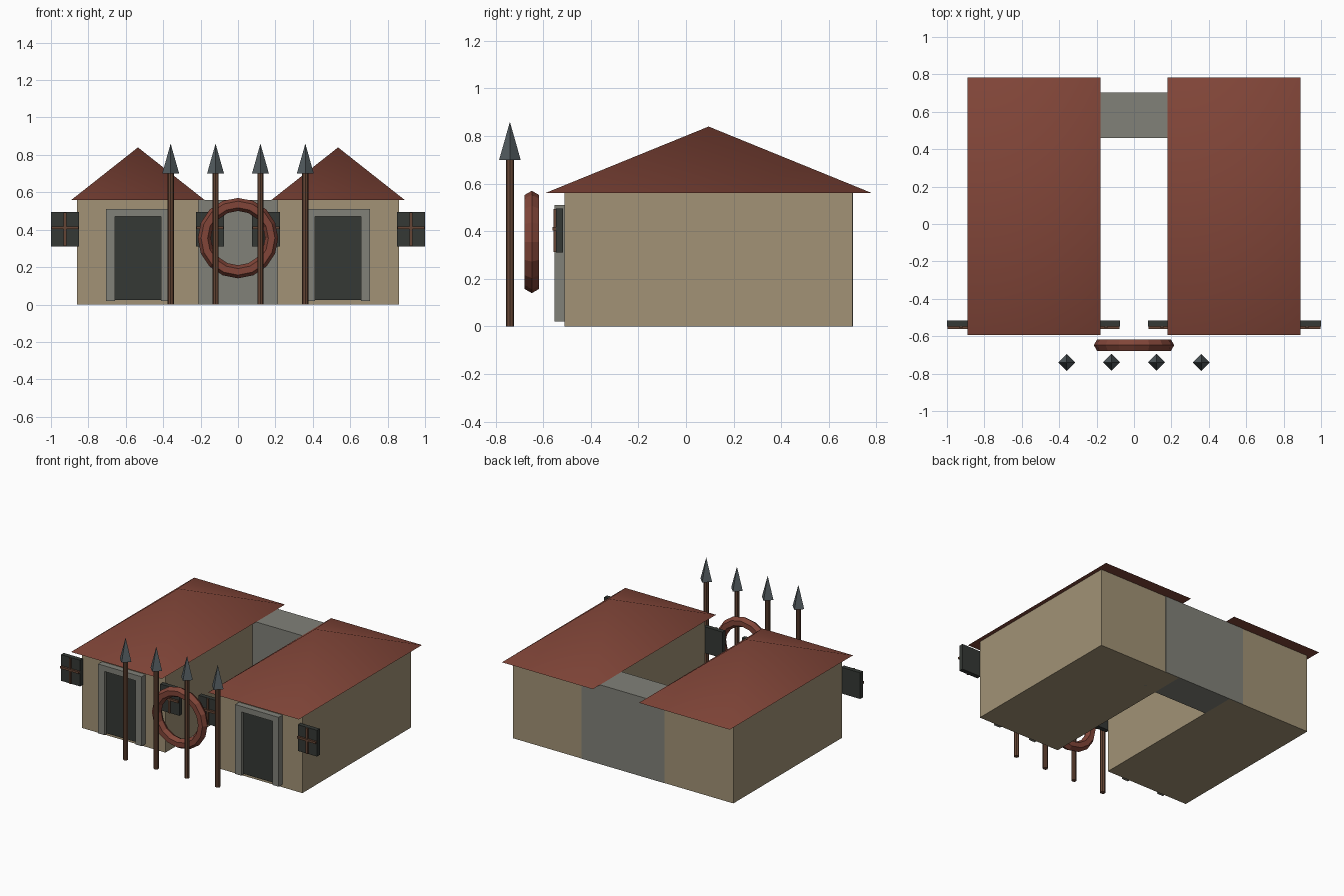
import bpy, math

if "Cube" in bpy.data.objects:
    bpy.data.objects.remove(bpy.data.objects["Cube"])


def material(name, r, g, b):
    m = bpy.data.materials.new(name)
    m.diffuse_color = (r, g, b, 1)
    m.use_nodes = True
    m.node_tree.nodes["Principled BSDF"].inputs["Base Color"].default_value = m.diffuse_color
    return m


WALL = material("plaster", 0.36, 0.29, 0.18)
ROOF = material("roof_tile", 0.22, 0.06, 0.04)
STONE = material("stone", 0.22, 0.22, 0.19)
DARK = material("dark_panel", 0.035, 0.04, 0.035)
WOOD = material("wood", 0.13, 0.06, 0.035)
IRON = material("iron", 0.09, 0.11, 0.12)


def finish(name, mat):
    ob = bpy.context.object
    ob.name = name
    ob.data.materials.append(mat)
    return ob


def box(name, mat, x, y, z):
    """Box from (min, max) ranges on each axis."""
    centre = [(a + b) / 2 for a, b in (x, y, z)]
    bpy.ops.mesh.primitive_cube_add(size=1, location=centre)
    ob = finish(name, mat)
    ob.scale = [b - a for a, b in (x, y, z)]
    bpy.ops.object.transform_apply(location=False, rotation=False, scale=True)
    return ob


def pyramid(name, mat, cx, cy, z0, z1, w, d, turn):
    """Four-sided cone; turn=45 degrees gives a rectangular base."""
    bpy.ops.mesh.primitive_cone_add(vertices=4, radius1=math.sqrt(0.5), radius2=0, depth=z1 - z0,
                                    location=(cx, cy, (z0 + z1) / 2), rotation=(0, 0, turn))
    ob = finish(name, mat)
    bpy.ops.object.transform_apply(location=False, rotation=True, scale=False)
    ob.scale = (w, d, 1)
    bpy.ops.object.transform_apply(location=False, rotation=False, scale=True)
    return ob


for side, s in (("left", -1), ("right", 1)):
    c = 0.535 * s

    # Wing and its hipped roof
    box(side + "_wing", WALL, (c - 0.325, c + 0.325), (-0.51, 0.70), (0, 0.56))
    pyramid(side + "_roof", ROOF, c, 0.095, 0.56, 0.84, 0.71, 1.375, math.radians(45))
    bpy.ops.object.shade_smooth_by_angle(angle=math.radians(46))

    # Door with stone surround
    box(side + "_door", DARK, (c - 0.125, c + 0.125), (-0.53, -0.505), (0.025, 0.48))
    for i, p in enumerate((-1, 1)):
        a, b = sorted((c + p * 0.122, c + p * 0.17))
        box(f"{side}_door_post_{i + 1}", STONE, (a, b), (-0.553, -0.505), (0.02, 0.47))
    box(side + "_door_lintel", STONE, (c - 0.17, c + 0.17), (-0.553, -0.505), (0.47, 0.51))

    # Windows overhanging the wing's front corners
    for tag, x in (("inner", 0.15), ("outer", 0.925)):
        x *= s
        n = f"{side}_{tag}_window"
        box(n, DARK, (x - 0.075, x + 0.075), (-0.547, -0.516), (0.31, 0.495))
        box(n + "_upright_bar", WOOD, (x - 0.007, x + 0.007), (-0.557, -0.535), (0.312, 0.493))
        box(n + "_cross_bar", WOOD, (x - 0.073, x + 0.073), (-0.561, -0.535), (0.403, 0.418))

# Stone link joining the wings at the back
box("rear_link", STONE, (-0.323, 0.323), (0.46, 0.702), (0, 0.56))

# Hanging ring in front of the courtyard
bpy.ops.mesh.primitive_torus_add(major_segments=16, minor_segments=6, major_radius=0.18,
                                 minor_radius=0.035, location=(0, -0.648, 0.355),
                                 rotation=(math.radians(90), 0, 0))
finish("courtyard_ring", ROOF)

# Row of spears
for i, x in enumerate((-0.36, -0.12, 0.12, 0.36)):
    bpy.ops.mesh.primitive_cylinder_add(vertices=8, radius=0.017, depth=0.70,
                                        location=(x, -0.74, 0.35))
    finish(f"spear_shaft_{i + 1}", WOOD)
    pyramid(f"spear_tip_{i + 1}", IRON, x, -0.74, 0.70, 0.86, 0.064, 0.064, 0)
